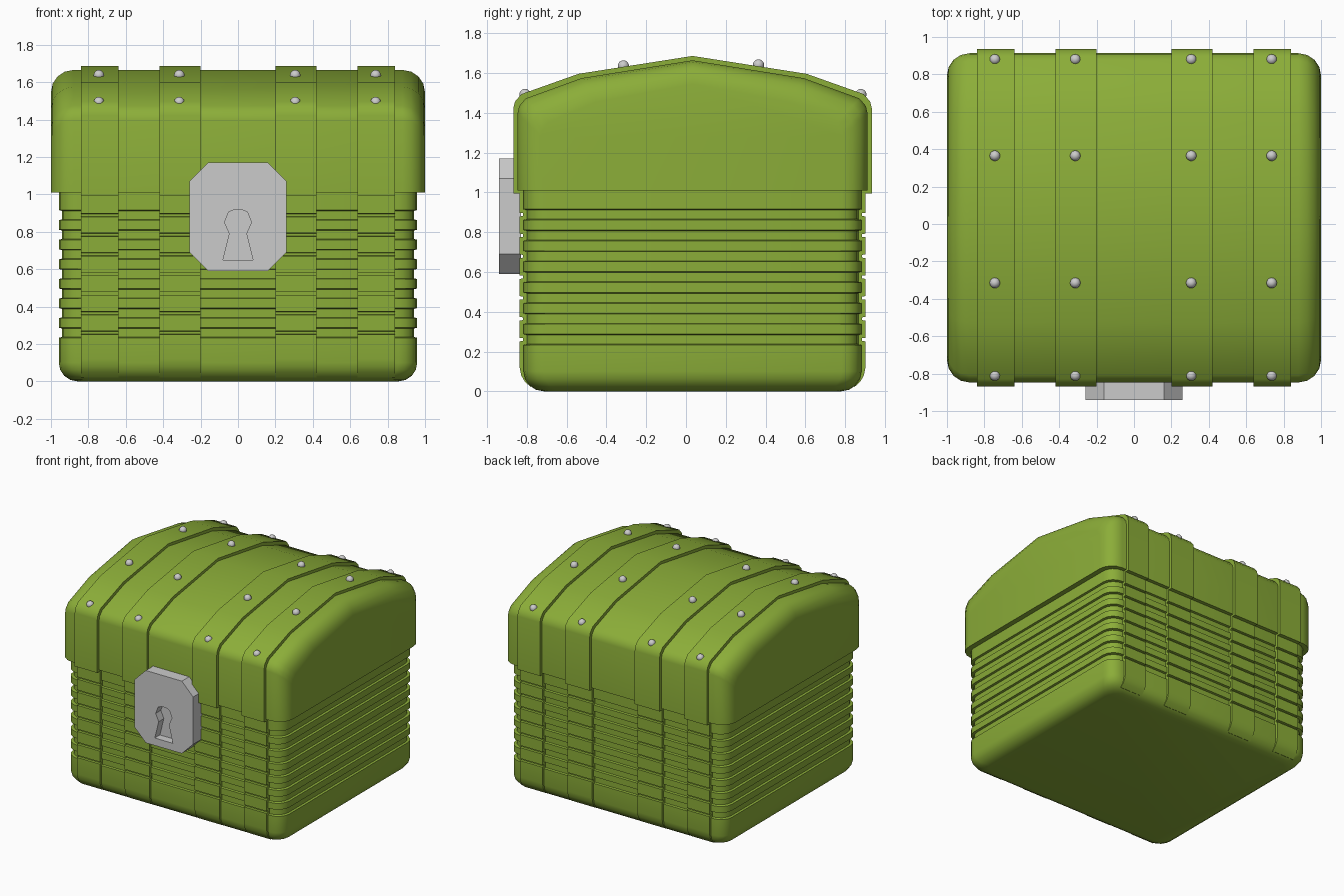
import bpy, bmesh
from math import sin, cos, pi, radians

if "Cube" in bpy.data.objects:
    bpy.data.objects.remove(bpy.data.objects["Cube"])

CY = 0.033                       # depth centre of the chest
STRAPS = [(-0.74, 0.1), (-0.31, 0.11), (0.31, 0.11), (0.74, 0.1)]
green = bpy.data.materials.new("green_paint")
green.diffuse_color = (0.26, 0.42, 0.04, 1)
green.use_nodes = True
green.node_tree.nodes["Principled BSDF"].inputs["Base Color"].default_value = green.diffuse_color


def finish(name, bm, mat=None, smooth=True):
    bmesh.ops.recalc_face_normals(bm, faces=bm.faces)
    me = bpy.data.meshes.new(name)
    bm.to_mesh(me)
    bm.free()
    ob = bpy.data.objects.new(name, me)
    bpy.context.collection.objects.link(ob)
    if mat:
        me.materials.append(mat)
    if smooth:
        bpy.ops.object.select_all(action='DESELECT')
        bpy.context.view_layer.objects.active = ob
        ob.select_set(True)
        bpy.ops.object.shade_smooth_by_angle(angle=radians(35))
    return ob


def loft(name, rings, mat=None, smooth=True):
    bm = bmesh.new()
    loops = [[bm.verts.new(p) for p in r] for r in rings]
    n = len(loops[0])
    for a, b in zip(loops, loops[1:]):
        for i in range(n):
            j = (i + 1) % n
            bm.faces.new((a[i], a[j], b[j], b[i]))
    bm.faces.new(loops[0])
    bm.faces.new(loops[-1])
    return finish(name, bm, mat, smooth)


def rounded_rect(z, inset):
    hx, hy, r = 0.958 - inset, 0.85 - inset, 0.1
    ring = []
    for k, (sx, sy) in enumerate([(1, 1), (-1, 1), (-1, -1), (1, -1)]):
        for s in range(5):
            a = k * pi / 2 + s * pi / 8
            ring.append((sx * (hx - r) + r * cos(a), CY + sy * (hy - r) + r * sin(a), z))
    return ring


def lid_profile(x, inset, bottom):
    half = [(0.88, bottom), (0.88, 1.40 - inset), (0.872, 1.435 - inset),
            (0.84, 1.473 - inset), (0.56, 1.575 - inset)]
    k = 1 - inset / 0.88
    pts = half + [(0, 1.665 - inset)] + [(-y, z) for y, z in reversed(half)]
    return [(x, CY + y * k, z) for y, z in pts]


# ribbed lower box
grooves = [0.26 + 0.1048 * i for i in range(7)]
stations = [(0.1 * (1 - cos(a)), 0.1 * (1 - sin(a))) for a in (pi / 8 * i for i in range(5))]
for g in grooves:
    stations += [(g - 0.027, 0), (g - 0.023, 0.016), (g + 0.023, 0.016), (g + 0.027, 0)]
stations.append((1.03, 0))
loft("lower_box", [rounded_rect(z, d) for z, d in stations], green)

# vaulted lid with rounded ends
R = 0.12
ends = [(1 - R + R * sin(a), R * (1 - cos(a))) for a in (pi / 8 * i for i in range(5))]
ends = [(-x, d) for x, d in reversed(ends)] + ends
ends = [(x, R - 0 if abs(x) > 0.9999 else d) for x, d in ends]
loft("lid", [lid_profile(x, d, 1.01) for x, d in ends], green)

# straps over the box and the lid
side = [(0.79, 0.03), (0.815, 0.022), (0.845, 0.05), (0.862, 0.08), (0.87, 0.12)]
for g in grooves:
    side += [(0.87, g - 0.009), (0.852, g - 0.007), (0.852, g + 0.007), (0.87, g + 0.009)]
side.append((0.87, 1.02))
outline = side + [(-y, z) for y, z in reversed(side)]
for i, (x, w) in enumerate(STRAPS, 1):
    loft(f"box_strap_{i}", [[(x + s * w, CY + y, z) for y, z in outline] for s in (-1, 1)], green)
    loft(f"lid_strap_{i}", [lid_profile(x + s * w, -0.022, 0.995) for s in (-1, 1)], green)

# studs on the lid straps
for i, (x, w) in enumerate(STRAPS, 1):
    bm = bmesh.new()
    for y, z in [(-0.81, 1.493), (-0.315, 1.637), (0.365, 1.642), (0.88, 1.493)]:
        s = bmesh.ops.create_uvsphere(bm, u_segments=16, v_segments=10, radius=0.028)
        bmesh.ops.translate(bm, verts=s["verts"], vec=(x - 0.004, y, z))
    finish(f"studs_{i}", bm)

# lock plate with a keyhole recess
plate = [(0.16, 0.59), (0.26, 0.69), (0.26, 1.07), (0.16, 1.17)]
plate += [(-x, z) for x, z in reversed(plate)]
hole = [(0.08, 0.65), (0.045, 0.79), (0.072, 0.85), (0.05, 0.905), (0.02, 0.918)]
hole += [(-x, z) for x, z in reversed(hole)]
lock = loft("lock_plate", [[(x, y, z) for x, z in plate] for y in (-0.94, -0.83)], smooth=False)
cutter = loft("keyhole_cutter", [[(x, y, z) for x, z in hole] for y in (-1.0, -0.875)], smooth=False)
cut = lock.modifiers.new("keyhole", 'BOOLEAN')
cut.object, cut.operation, cut.solver = cutter, 'DIFFERENCE', 'EXACT'
cutter.hide_render = True
cutter.hide_viewport = True
